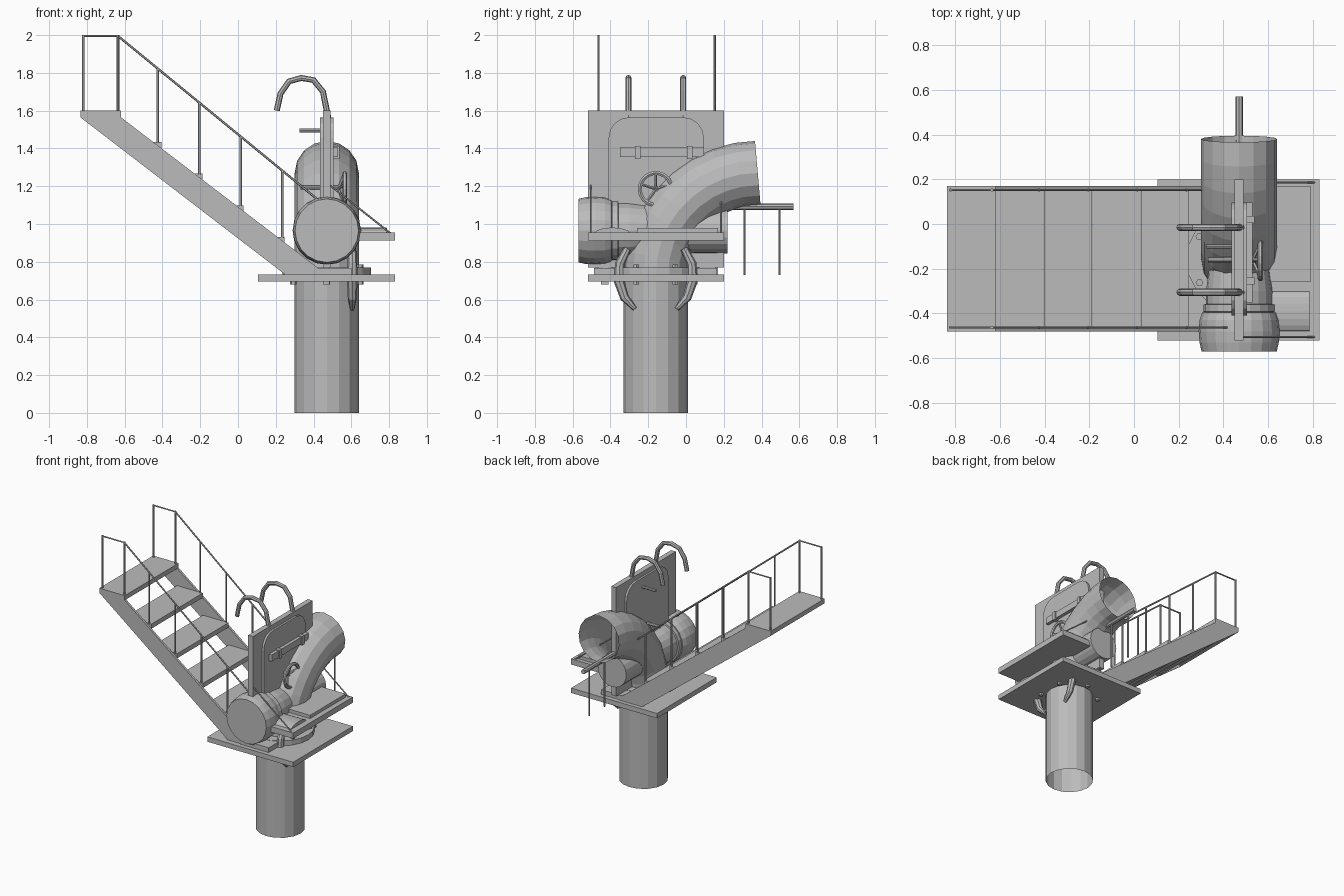
import bpy, bmesh, math
from mathutils import Vector

if "Cube" in bpy.data.objects:
    bpy.data.objects.remove(bpy.data.objects["Cube"])

grey = bpy.data.materials.new("mid grey")
grey.diffuse_color = (0.5, 0.5, 0.5, 1)
grey.use_nodes = True
grey.node_tree.nodes["Principled BSDF"].inputs["Base Color"].default_value = grey.diffuse_color


def finish(name, bm):
    bmesh.ops.recalc_face_normals(bm, faces=bm.faces[:])
    me = bpy.data.meshes.new(name)
    bm.to_mesh(me)
    bm.free()
    me.materials.append(grey)
    ob = bpy.data.objects.new(name, me)
    bpy.context.collection.objects.link(ob)
    return ob


def box(name, x0, x1, y0, y1, z0, z1):
    bm = bmesh.new()
    for v in bmesh.ops.create_cube(bm, size=1)["verts"]:
        v.co = ((x0 + x1) / 2 + v.co.x * (x1 - x0),
                (y0 + y1) / 2 + v.co.y * (y1 - y0),
                (z0 + z1) / 2 + v.co.z * (z1 - z0))
    return finish(name, bm)


def sweep(name, pts, radii, n=8, caps=True, closed=False):
    """Round tube along a path; radii is one number or one per point."""
    pts = [Vector(p) for p in pts]
    m = len(pts)
    if not isinstance(radii, (list, tuple)):
        radii = [radii] * m
    bm = bmesh.new()
    rings, normal = [], None
    for i, p in enumerate(pts):
        if closed:
            t = pts[(i + 1) % m] - pts[i - 1]
        else:
            t = pts[min(i + 1, m - 1)] - pts[max(i - 1, 0)]
        t.normalize()
        if normal is None:
            normal = Vector((1, 0, 0)) if abs(t.x) < 0.9 else Vector((0, 0, 1))
        normal = (normal - t * normal.dot(t)).normalized()
        side = t.cross(normal)
        rings.append([bm.verts.new(p + (normal * math.cos(a) + side * math.sin(a)) * radii[i])
                      for a in (2 * math.pi * k / n for k in range(n))])
    for i in range(m if closed else m - 1):
        a, b = rings[i], rings[(i + 1) % m]
        for k in range(n):
            bm.faces.new((a[k], a[(k + 1) % n], b[(k + 1) % n], b[k]))
    if caps and not closed:
        bm.faces.new(rings[0])
        bm.faces.new(rings[-1])
    return finish(name, bm)


def prism(name, pts, offset):
    """Flat outline pushed along an offset vector."""
    bm = bmesh.new()
    f = bm.faces.new([bm.verts.new(p) for p in pts])
    g = bmesh.ops.extrude_face_region(bm, geom=[f])["geom"]
    bmesh.ops.translate(bm, vec=offset, verts=[v for v in g if isinstance(v, bmesh.types.BMVert)])
    return finish(name, bm)


CX, CY = 0.47, -0.16

# pillar (open below), base plate, flange and bolts
sweep("pillar", [(CX, CY, 0), (CX, CY, 0.73)], 0.17, 16, caps=False)
box("base_plate", 0.105, 0.83, -0.52, 0.20, 0.695, 0.732)
sweep("flange", [(CX, CY, 0.732), (CX, CY, 0.77)], 0.235, 20)
for k in range(6):
    a = math.radians(30 + 60 * k)
    x, y = CX + 0.205 * math.cos(a), CY + 0.205 * math.sin(a)
    sweep("flange_bolt", [(x, y, 0.68), (x, y, 0.785)], 0.017, 6)

# quarter-bend pipe, open at the back end
arc = [math.pi / 2 * i / 9 for i in range(10)]
sweep("elbow_pipe", [(CX, 0.38 - 0.54 * math.cos(a), 0.73 + 0.54 * math.sin(a)) for a in arc],
      0.17, 16, caps=False)

# lying drum with collar and narrower tail
prof = [(-0.57, .168), (-0.53, .177), (-0.48, .181), (-0.43, .177), (-0.395, .165),
        (-0.394, .145), (-0.392, .16), (-0.36, .16), (-0.358, .148), (-0.30, .148),
        (-0.2, .135), (-0.05, .122), (0.22, .12)]
sweep("drum", [(CX, y, 0.965) for y, r in prof], [r for y, r in prof], 20)
box("drum_support", 0.45, 0.485, -0.45, -0.41, 0.68, 0.84)
box("tail_support", 0.455, 0.485, 0.06, 0.09, 0.73, 1.04)
for y0, y1 in ((-0.487, -0.35), (0.03, 0.165)):
    box("base_foot", 0.36, 0.60, y0, y1, 0.732, 0.768)

# claws gripping the pillar through the plate
for s in (-1, 1):
    claw = [(.11, .55), (.165, .61), (.195, .70), (.19, .79), (.15, .87)]
    sweep("claw", [(0.605, CY + s * d, z) for d, z in claw], [.012, .024, .028, .026, .02], 8)

# upright panel with rounded door
box("panel", 0.45, 0.49, -0.52, 0.20, 0.77, 1.60)


def rounded(y0, y1, z0, z1, r, x):
    pts = []
    for cy, cz, a0 in ((y1 - r, z1 - r, 0), (y0 + r, z1 - r, 90), (y0 + r, z0 + r, 180), (y1 - r, z0 + r, 270)):
        for k in range(5):
            a = math.radians(a0 + 22.5 * k)
            pts.append((x, cy + r * math.cos(a), cz + r * math.sin(a)))
    return pts


prism("door", rounded(-0.41, 0.095, 0.86, 1.565, 0.11, 0.435), (0.07, 0, 0))
box("door_bar", 0.505, 0.53, -0.35, 0.095, 1.355, 1.405)
for y in (-0.255, 0.02):
    box("bar_bracket", 0.50, 0.538, y - 0.015, y + 0.015, 1.345, 1.412)
sweep("door_pin", [(0.325, -0.1, 1.495), (0.44, -0.1, 1.495)], 0.01)

# handwheel on its shaft
WZ = 1.185
circle = [2 * math.pi * k / 18 for k in range(18)]
sweep("wheel_rim", [(0.565, CY + 0.085 * math.cos(a), WZ + 0.085 * math.sin(a)) for a in circle],
      0.012, 6, closed=True)
sweep("wheel_shaft", [(0.33, CY, WZ + .01), (0.54, CY, WZ + .01)], 0.012)
for k in range(5):
    a = math.radians(90 + 72 * k)
    sweep("wheel_spoke", [(0.53, CY, WZ), (0.565, CY + 0.085 * math.cos(a), WZ + 0.085 * math.sin(a))], 0.008, 6)

# hooked grab rails over the panel
hook = [(.205, 1.60), (.225, 1.69), (.27, 1.755), (.335, 1.773), (.40, 1.762), (.45, 1.70), (.478, 1.56)]
for y in (-0.305, -0.015):
    sweep("grab_hook", [(x, y, z) for x, z in hook], 0.016, 8)

# shelf with raised sheet, low dome and stays
box("shelf", 0.49, 0.83, -0.52, 0.20, 0.912, 0.955)
box("shelf_sheet", 0.52, 0.79, -0.26, 0.17, 0.955, 0.98)
dome = [(0.56, -0.39 - 0.09 * math.cos(math.pi * k / 8), 0.953 + 0.028 * math.sin(math.pi * k / 8)) for k in range(9)]
prism("shelf_dome", dome, (0.225, 0, 0))
for y in (-0.505, 0.185):
    sweep("shelf_stay", [(0.48, y, 1.21), (0.815, y, 0.945)], 0.005, 6)

# rear bar with hanging rods
sweep("rear_bar", [(CX, 0.18, 1.092), (CX, 0.57, 1.092)], 0.017, 8)
for y in (0.31, 0.495):
    sweep("hanging_rod", [(CX, y, 0.73), (CX, y, 1.09)], 0.007, 6)

# stair stringers, landing and treads
side = [(-0.835, 1.60), (-0.62, 1.60), (-0.62, 1.565), (0.42, 0.77), (0.45, 0.732), (0.25, 0.732), (-0.835, 1.565)]
for y in (-0.48, 0.153):
    prism("stringer", [(x, y, z) for x, z in side], (0, 0.017, 0))
box("landing", -0.835, -0.62, -0.479, 0.169, 1.565, 1.60)
for i in range(4):
    x, z = -0.62 + 0.217 * i, 1.435 - 0.168 * i
    box("tread", x, x + 0.215, -0.465, 0.155, z - 0.035, z)

# railings on both sides
posts = [(-0.82, 1.6, 2.0), (-0.635, 1.6, 2.0)]
posts += [(-0.425 + 0.22 * i, 1.43 - 0.168 * i, 1.823 - 0.181 * i) for i in range(4)]
for y in (-0.463, 0.152):
    for x, z0, z1 in posts:
        sweep("rail_post", [(x, y, z0), (x, y, z1)], 0.007, 6)
    sweep("handrail", [(-0.825, y, 1.995), (-0.635, y, 1.995), (0.415, y, 1.135)], 0.006, 6)
